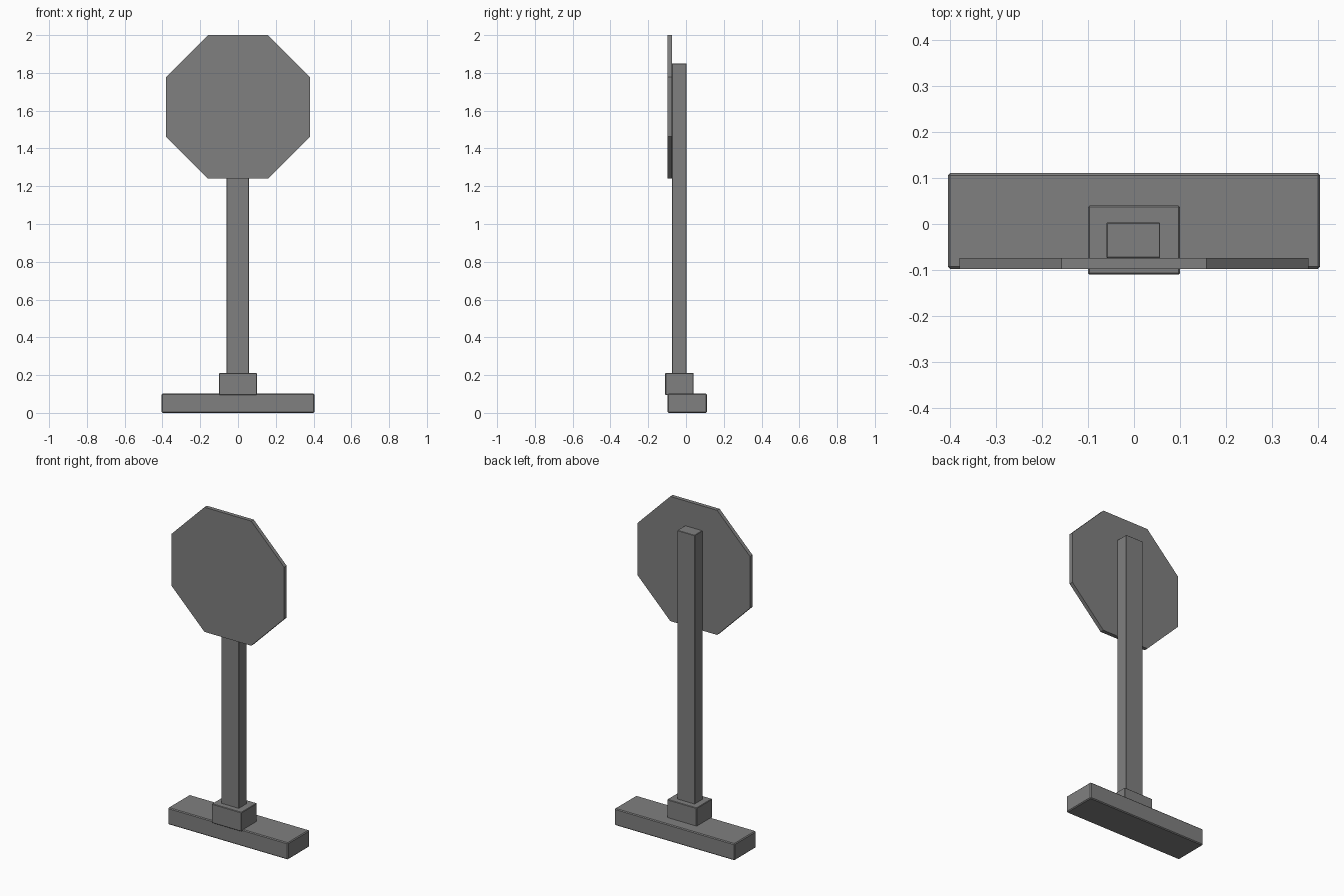
import bpy, bmesh

if "Cube" in bpy.data.objects:
    bpy.data.objects.remove(bpy.data.objects["Cube"])

grey = bpy.data.materials.new("plain grey")
grey.diffuse_color = (0.214, 0.214, 0.214, 1)
grey.use_nodes = True
grey.node_tree.nodes["Principled BSDF"].inputs["Base Color"].default_value = grey.diffuse_color


def finish(name, bm, bevel=0):
    bmesh.ops.recalc_face_normals(bm, faces=bm.faces[:])
    if bevel:
        bmesh.ops.bevel(bm, geom=bm.edges[:], offset=bevel, segments=1,
                        affect='EDGES', profile=0.5)
    me = bpy.data.meshes.new(name)
    bm.to_mesh(me)
    bm.free()
    me.materials.append(grey)
    ob = bpy.data.objects.new(name, me)
    bpy.context.collection.objects.link(ob)
    return ob


def box(name, x, y, z, bevel):
    bm = bmesh.new()
    bmesh.ops.create_cube(bm, size=1)
    for v in bm.verts:
        for i, (lo, hi) in enumerate((x, y, z)):
            v.co[i] = lo if v.co[i] < 0 else hi
    return finish(name, bm, bevel)


# foot, socket and post
box("base", (-0.405, 0.405), (-0.098, 0.111), (0, 0.102), 0.005)
box("socket", (-0.1, 0.1), (-0.11, 0.04), (0.095, 0.212), 0.003)
box("post", (-0.06, 0.057), (-0.074, 0.003), (0.1, 1.85), 0.002)

# octagonal sign plate
r, c, zc = 0.38, 0.158, 1.62
outline = [(c, r), (r, c), (r, -c), (c, -r), (-c, -r), (-r, -c), (-r, c), (-c, r)]
bm = bmesh.new()
face = bm.faces.new([bm.verts.new((x, -0.098, zc + z)) for x, z in outline])
ext = bmesh.ops.extrude_face_region(bm, geom=[face], use_keep_orig=True)
for g in ext["geom"]:
    if isinstance(g, bmesh.types.BMVert):
        g.co.y = -0.074
finish("sign_plate", bm)
